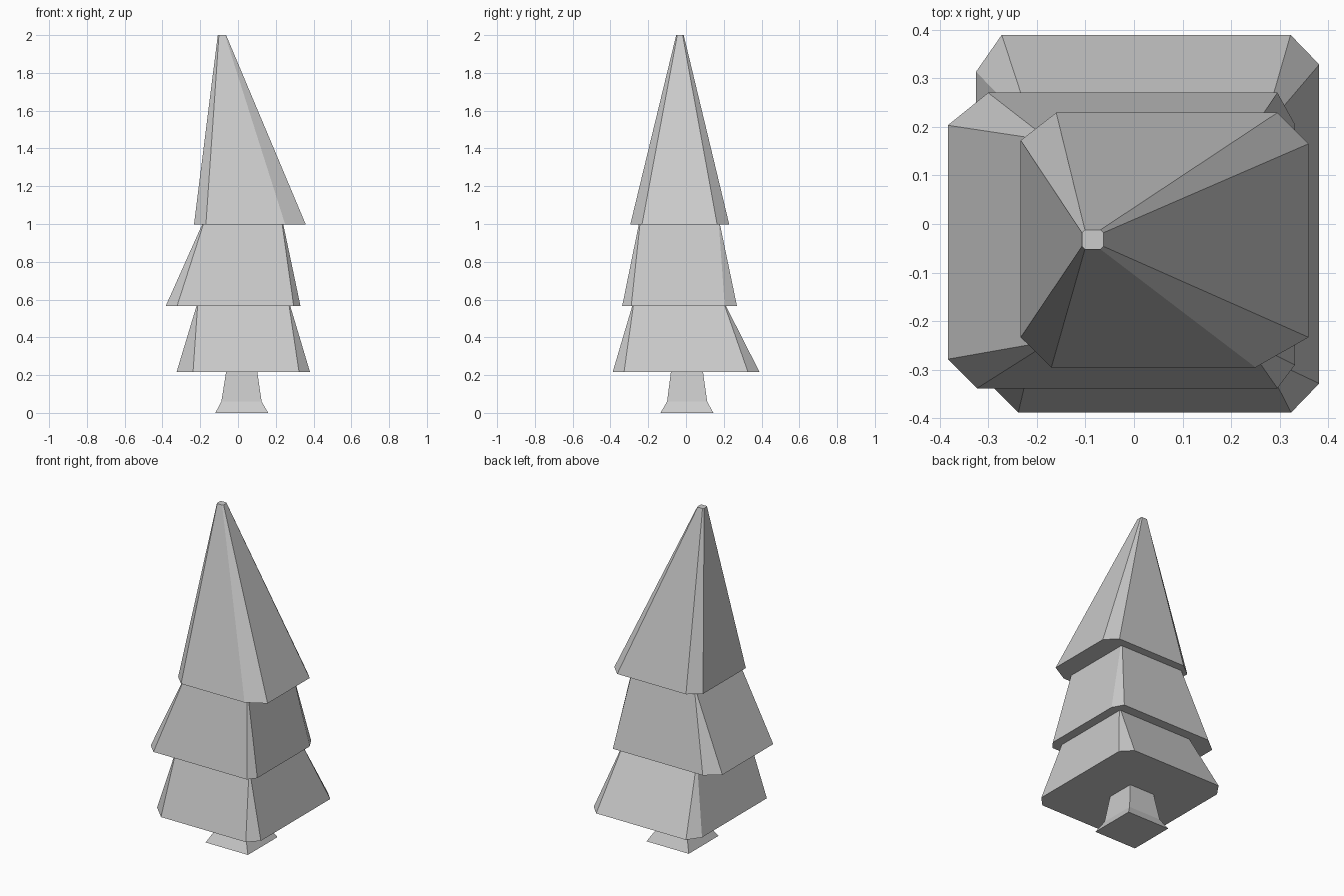
import bpy, bmesh

if "Cube" in bpy.data.objects:
    bpy.data.objects.remove(bpy.data.objects["Cube"])


def ring(x0, x1, y0, y1, cuts=None):
    """Rectangle, with optional (dx, dy) cuts at corners FL, FR, BR, BL."""
    corners = [(x0, y0, 1, 1), (x1, y0, -1, 1), (x1, y1, -1, -1), (x0, y1, 1, -1)]
    if cuts is None:
        return [(x, y) for x, y, _, _ in corners]
    pts = []
    for i, ((x, y, sx, sy), (dx, dy)) in enumerate(zip(corners, cuts)):
        pair = [(x, y + sy * dy), (x + sx * dx, y)]
        pts += pair if i % 2 == 0 else pair[::-1]
    return pts


def loft(name, layers):
    """Closed solid skinned through (z, ring) layers, bottom to top."""
    bm = bmesh.new()
    rows = [[bm.verts.new((x, y, z)) for x, y in pts] for z, pts in layers]
    n = len(rows[0])
    for a, b in zip(rows, rows[1:]):
        for i in range(n):
            j = (i + 1) % n
            bm.faces.new((a[i], a[j], b[j], b[i]))
    bm.faces.new(rows[0][::-1])
    bm.faces.new(rows[-1])
    bmesh.ops.recalc_face_normals(bm, faces=bm.faces)
    me = bpy.data.meshes.new(name)
    bm.to_mesh(me)
    bm.free()
    bpy.context.collection.objects.link(bpy.data.objects.new(name, me))


small = [(0.006, 0.006)] * 4

# Flared square trunk
loft("trunk", [
    (0.0, ring(-0.12, 0.16, -0.135, 0.145)),
    (0.06, ring(-0.088, 0.125, -0.10, 0.112)),
    (0.217, ring(-0.063, 0.102, -0.08, 0.09)),
])

# Three foliage tiers with unevenly cut corners
loft("lower_foliage", [
    (0.217, ring(-0.325, 0.381, -0.388, 0.389,
                 [(0.087, 0.088), (0.058, 0.06), (0.059, 0.061), (0.053, 0.076)])),
    (0.565, ring(-0.22, 0.277, -0.285, 0.212, small)),
])
loft("middle_foliage", [
    (0.565, ring(-0.383, 0.331, -0.338, 0.27,
                 [(0.06, 0.06), (0.036, 0.048), (0.036, 0.065), (0.083, 0.067)])),
    (0.997, ring(-0.19, 0.24, -0.25, 0.18, small)),
])
loft("top_foliage", [
    (0.997, ring(-0.233, 0.359, -0.295, 0.229,
                 [(0.063, 0.062), (0.109, 0.062), (0.064, 0.064), (0.073, 0.057)])),
    (2.0, ring(-0.107, -0.063, -0.052, -0.012, small)),
])
